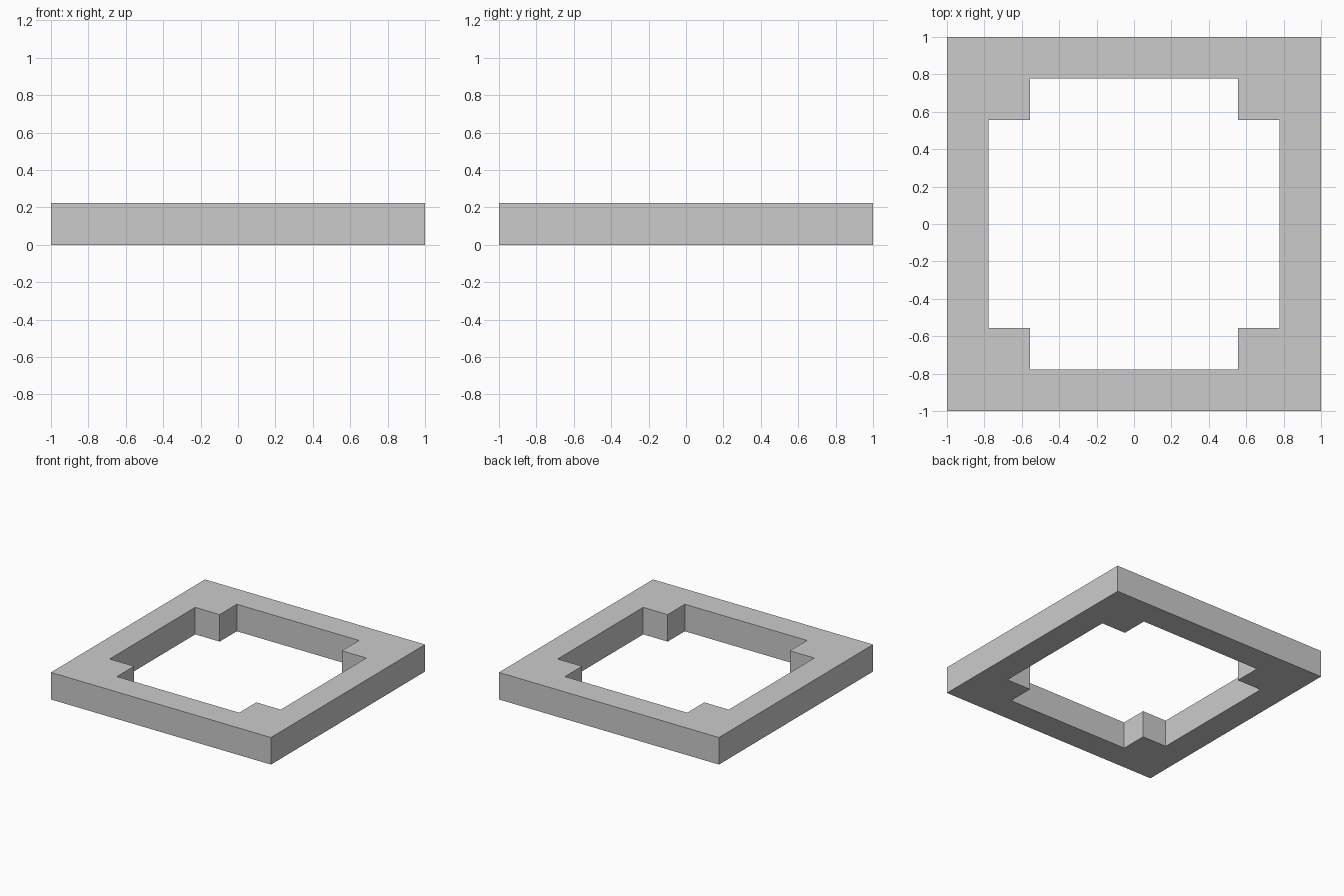
import bpy
import bmesh

if "Cube" in bpy.data.objects:
    bpy.data.objects.remove(bpy.data.objects["Cube"])

U = 2 / 9                      # one unit of the nine-unit-wide frame
lines = [-1, -1 + U, -1 + 2 * U, 1 - 2 * U, 1 - U, 1]

# Flat plan: outer border cells plus a square block in each inner corner
bm = bmesh.new()
pts = [[bm.verts.new((x, y, 0)) for y in lines] for x in lines]
for i in range(5):
    for j in range(5):
        border = i in (0, 4) or j in (0, 4)
        corner_block = i in (1, 3) and j in (1, 3)
        if border or corner_block:
            bm.faces.new((pts[i][j], pts[i + 1][j], pts[i + 1][j + 1], pts[i][j + 1]))
bmesh.ops.delete(bm, geom=[v for v in bm.verts if not v.link_faces], context='VERTS')

mesh = bpy.data.meshes.new("square_frame")
bm.to_mesh(mesh)
bm.free()
frame = bpy.data.objects.new("square_frame", mesh)
bpy.context.collection.objects.link(frame)

# Thickness, growing upward from the ground
solid = frame.modifiers.new("thickness", 'SOLIDIFY')
solid.thickness = U
solid.offset = 1
